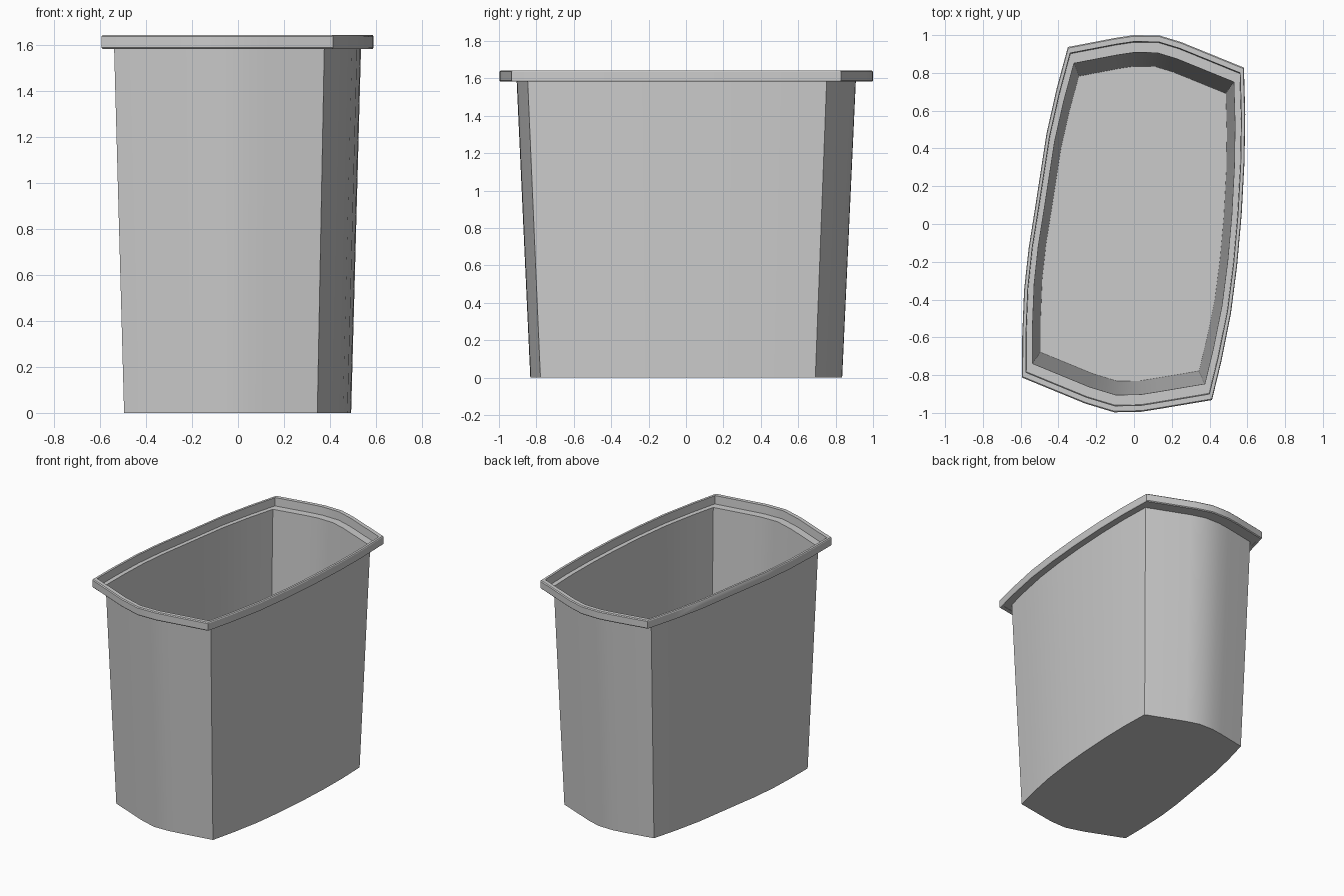
import bpy, bmesh, math

if "Cube" in bpy.data.objects:
    bpy.data.objects.remove(bpy.data.objects["Cube"])

# Plan outline of the outer lip: four gently bowed sides, slightly skewed
OUTLINE = [
    (-0.593, -0.813), (-0.26, -0.95), (-0.105, -0.997), (0.04, -0.994), (0.14, -0.978), (0.413, -0.932),
    (0.462, -0.73), (0.513, -0.476), (0.546, -0.22), (0.57, 0.05), (0.585, 0.33), (0.589, 0.58),
    (0.582, 0.828), (0.25, 0.963), (0.135, 0.998), (0.0, 1.0), (-0.1, 0.985), (-0.35, 0.937),
    (-0.41, 0.715), (-0.463, 0.48), (-0.523, 0.09), (-0.558, -0.13), (-0.582, -0.35), (-0.592, -0.6),
]


def loft(name, profile, floor=False, closed=False):
    """Sweep a (scale, z) profile around the outline."""
    bm = bmesh.new()
    rings = [[bm.verts.new((x * s, y * s, z)) for x, y in OUTLINE] for s, z in profile]
    if floor:
        bm.faces.new(rings[0][::-1])
    pairs = list(zip(rings, rings[1:]))
    if closed:
        pairs.append((rings[-1], rings[0]))
    n = len(OUTLINE)
    for a, b in pairs:
        for i in range(n):
            j = (i + 1) % n
            bm.faces.new((a[i], a[j], b[j], b[i]))
    mesh = bpy.data.meshes.new(name)
    bm.to_mesh(mesh)
    bm.free()
    obj = bpy.data.objects.new(name, mesh)
    bpy.context.collection.objects.link(obj)
    bpy.ops.object.select_all(action='DESELECT')
    obj.select_set(True)
    bpy.context.view_layer.objects.active = obj
    bpy.ops.object.shade_smooth_by_angle(angle=math.radians(28))
    return obj


# Tapered thin-walled bin with floor and the flat ledge under the lip
loft("bin_body", [(0.835, 0.0), (0.908, 1.584), (0.962, 1.584)], floor=True)

# Raised lip around the opening, with a small chamfer on its outer edges
loft("rim_lip", [(0.962, 1.582), (0.994, 1.582), (1.0, 1.588), (1.0, 1.636),
                 (0.994, 1.642), (0.966, 1.642)], closed=True)
